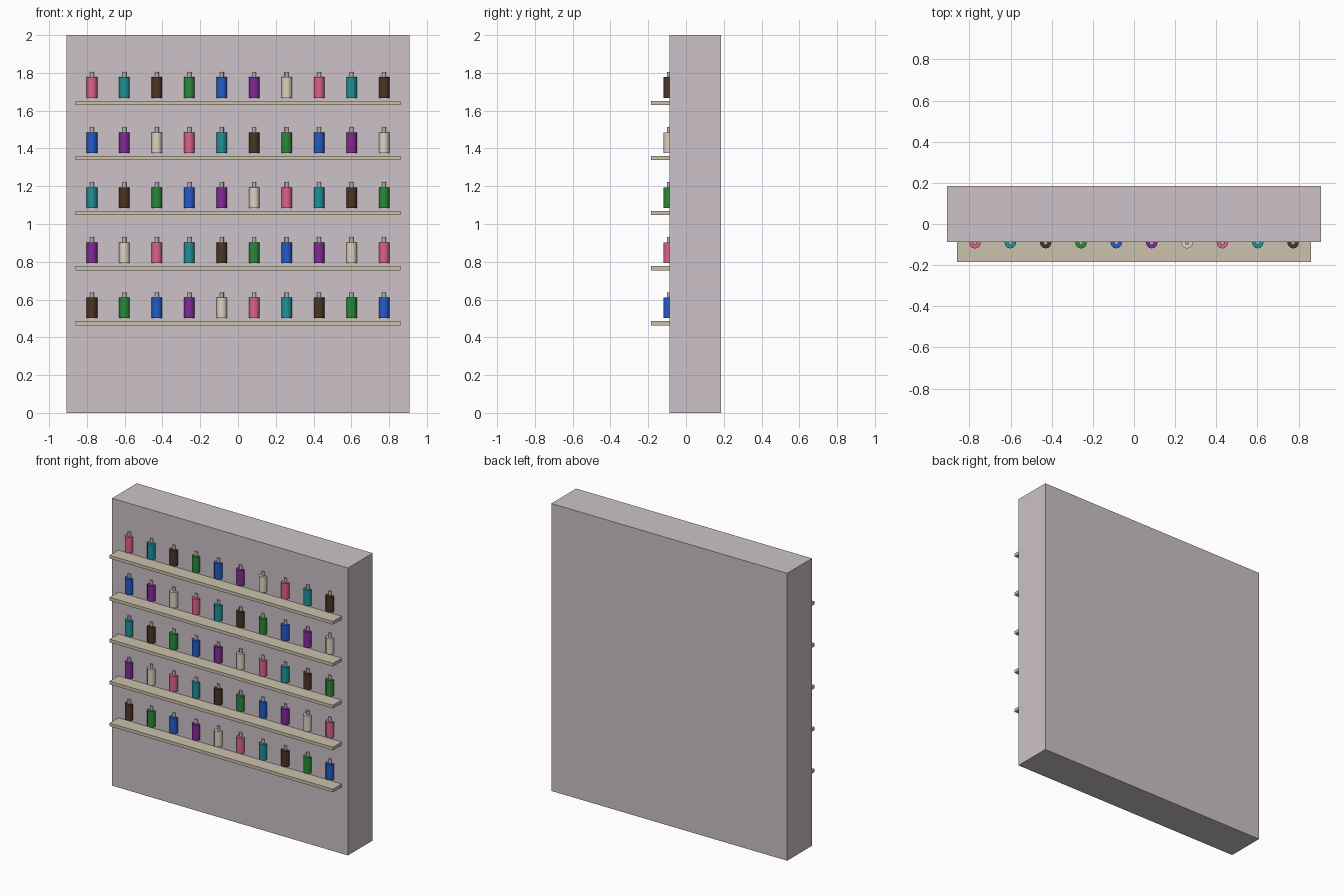
import bpy, bmesh, math
from mathutils import Matrix

if "Cube" in bpy.data.objects:
    bpy.data.objects.remove(bpy.data.objects["Cube"])


def material(name, rgb):
    # sRGB 0-255 to linear
    lin = [((c / 255 + 0.055) / 1.055) ** 2.4 for c in rgb]
    m = bpy.data.materials.new(name)
    m.diffuse_color = (*lin, 1)
    m.use_nodes = True
    m.node_tree.nodes["Principled BSDF"].inputs["Base Color"].default_value = m.diffuse_color
    return m


wall_mat = material("mauve_grey", (204, 194, 200))
shelf_mat = material("beige", (204, 194, 172))
cap_mat = material("silver", (182, 180, 184))
bottle_mats = [
    material("pink", (222, 98, 138)),
    material("teal", (32, 146, 152)),
    material("brown", (76, 53, 36)),
    material("green", (42, 138, 56)),
    material("blue", (36, 92, 200)),
    material("purple", (132, 42, 152)),
    material("cream", (222, 212, 192)),
]


def box(name, lo, hi, mat):
    bm = bmesh.new()
    bmesh.ops.create_cube(bm, size=1)
    for v in bm.verts:
        v.co = [(l + h) / 2 + c * (h - l) for l, h, c in zip(lo, hi, v.co)]
    me = bpy.data.meshes.new(name)
    bm.to_mesh(me)
    bm.free()
    me.materials.append(mat)
    ob = bpy.data.objects.new(name, me)
    bpy.context.collection.objects.link(ob)
    return ob


def bottle(name, x, y, z, mat):
    # coloured body with a slim silver cap on top
    bm = bmesh.new()
    for r, z0, z1, slot in ((0.028, 0, 0.109, 0), (0.0105, 0.109, 0.137, 1)):
        before = set(bm.faces)
        bmesh.ops.create_cone(bm, cap_ends=True, segments=12, radius1=r, radius2=r,
                              depth=z1 - z0, matrix=Matrix.Translation((0, 0, (z0 + z1) / 2)))
        for f in set(bm.faces) - before:
            f.material_index = slot
            f.smooth = len(f.verts) == 4
    for e in bm.edges:
        e.smooth = e.calc_face_angle(0) < math.radians(40)
    me = bpy.data.meshes.new(name)
    bm.to_mesh(me)
    bm.free()
    me.materials.append(mat)
    me.materials.append(cap_mat)
    ob = bpy.data.objects.new(name, me)
    ob.location = (x, y, z)
    bpy.context.collection.objects.link(ob)


# Wall panel
box("wall_panel", (-0.908, -0.088, 0), (0.908, 0.184, 2), wall_mat)

# Shelves, each with a row of ten bottles
for row in range(5):
    top = 1.652 - row * 0.2917
    box(f"shelf_{row + 1}", (-0.86, -0.184, top - 0.022), (0.86, -0.08, top), shelf_mat)
    for col in range(10):
        bottle(f"bottle_{row + 1}_{col + 1}", -0.773 + col * 0.1718, -0.091, top + 0.016,
               bottle_mats[(row * 4 + col) % 7])
